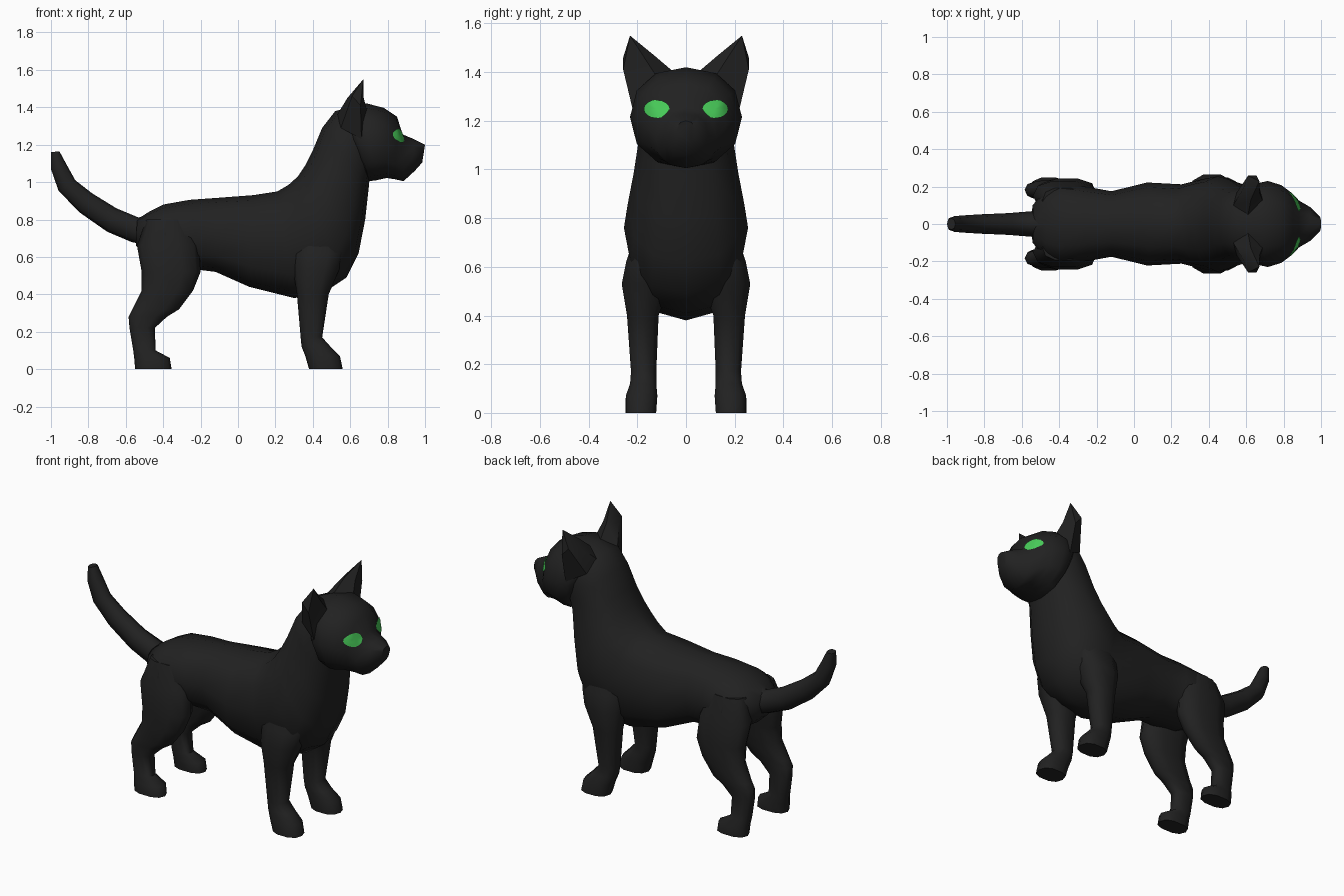
import bpy, bmesh, math
from mathutils import Vector
from mathutils.bvhtree import BVHTree

if "Cube" in bpy.data.objects:
    bpy.data.objects.remove(bpy.data.objects["Cube"])


def material(name, rgb):
    m = bpy.data.materials.new(name)
    m.diffuse_color = (*rgb, 1)
    m.use_nodes = True
    m.node_tree.nodes["Principled BSDF"].inputs["Base Color"].default_value = m.diffuse_color
    return m


black = material("black fur", (0.0155, 0.0155, 0.0155))
green = material("eye green", (0.065, 0.60, 0.10))


def finish(name, bm, mat, angle=55):
    bmesh.ops.recalc_face_normals(bm, faces=bm.faces[:])
    me = bpy.data.meshes.new(name)
    bm.to_mesh(me)
    bm.free()
    ob = bpy.data.objects.new(name, me)
    bpy.context.collection.objects.link(ob)
    me.materials.append(mat)
    bpy.ops.object.select_all(action='DESELECT')
    ob.select_set(True)
    bpy.context.view_layer.objects.active = ob
    bpy.ops.object.shade_smooth_by_angle(angle=math.radians(angle))
    return ob


def loft(name, rings, n=12, power=0.85):
    """Skin rounded rings, each given as centre, half axis a, half axis b."""
    bm = bmesh.new()
    loops = []
    for c, a, b in rings:
        loop = []
        for i in range(n):
            t = 2 * math.pi * i / n
            u, v = math.cos(t), math.sin(t)
            u = math.copysign(abs(u) ** power, u)
            v = math.copysign(abs(v) ** power, v)
            loop.append(bm.verts.new(c + a * u + b * v))
        loops.append(loop)
    for p, q in zip(loops, loops[1:]):
        for i in range(n):
            j = (i + 1) % n
            bm.faces.new((p[i], p[j], q[j], q[i]))
    bm.faces.new(loops[0])
    bm.faces.new(loops[-1])
    return finish(name, bm, black)


def spine(name, sections, **kw):
    """Sections: top x, top z, bottom x, bottom z, half width."""
    rings = []
    for tx, tz, bx, bz, w in sections:
        t, b = Vector((tx, 0, tz)), Vector((bx, 0, bz))
        rings.append(((t + b) / 2, (t - b) / 2, Vector((0, w, 0))))
    return loft(name, rings, **kw)


def leg(name, sections, side):
    """Sections: height, back x, front x, inner y, outer y."""
    rings = [(Vector(((x0 + x1) / 2, side * (y0 + y1) / 2, z)),
              Vector(((x1 - x0) / 2, 0, 0)), Vector((0, (y1 - y0) / 2, 0)))
             for z, x0, x1, y0, y1 in sections]
    return loft(name, rings, n=10, power=0.8)


# Torso and neck in one skin
spine("body", [
    (-.54, .80, -.545, .66, .10), (-.47, .845, -.48, .60, .18),
    (-.40, .88, -.38, .55, .215), (-.26, .905, -.20, .53, .195),
    (-.12, .915, -.12, .52, .175), (.08, .93, .06, .44, .222),
    (.21, .95, .30, .38, .212), (.27, .985, .46, .41, .24),
    (.32, 1.03, .58, .49, .255), (.36, 1.09, .645, .62, .24),
    (.40, 1.17, .68, .80, .215), (.45, 1.29, .70, .98, .192),
    (.52, 1.38, .705, 1.04, .19), (.60, 1.40, .72, 1.08, .17)])

# Head with tapered muzzle
head = spine("head", [
    (.54, 1.385, .67, 1.07, .17), (.60, 1.41, .70, 1.005, .215),
    (.69, 1.42, .74, 1.01, .23), (.78, 1.397, .795, 1.022, .208),
    (.85, 1.35, .84, 1.015, .165), (.88, 1.255, .885, 1.005, .125),
    (.94, 1.23, .945, 1.06, .09), (1.0, 1.20, .985, 1.105, .04)], power=0.9)

# Tail
spine("tail", [
    (-.44, .85, -.48, .66, .075), (-.53, .81, -.57, .68, .068),
    (-.65, .86, -.70, .735, .058), (-.78, .94, -.85, .84, .052),
    (-.87, 1.01, -.96, .955, .046), (-.92, 1.10, -1.0, 1.07, .042),
    (-.955, 1.165, -1.0, 1.16, .03)], n=8)

front_leg = [(.74, .30, .56, .04, .21), (.62, .29, .57, .04, .25),
             (.53, .295, .54, .06, .268), (.40, .315, .485, .11, .245),
             (.17, .335, .45, .12, .228), (.12, .34, .495, .12, .232),
             (.07, .36, .545, .115, .25), (0, .38, .56, .12, .25)]
back_leg = [(.80, -.49, -.27, .05, .195), (.66, -.54, -.21, .07, .232),
            (.52, -.515, -.20, .09, .245), (.42, -.515, -.24, .11, .24),
            (.32, -.565, -.315, .13, .235), (.28, -.585, -.38, .135, .23),
            (.22, -.58, -.445, .135, .225), (.10, -.56, -.44, .135, .23),
            (.06, -.555, -.365, .13, .25), (0, -.55, -.355, .135, .25)]

bvh = BVHTree.FromObject(head, bpy.context.evaluated_depsgraph_get())


def ear(name, side):
    bm = bmesh.new()
    base = [(.61, .05, 1.40), (.69, .12, 1.38), (.66, .215, 1.23), (.55, .17, 1.29), (.53, .10, 1.36)]
    mid = [(.625, .13, 1.468), (.672, .165, 1.45), (.655, .258, 1.41), (.61, .258, 1.46), (.585, .19, 1.45)]
    p, q = [[bm.verts.new((x, y * side, z)) for x, y, z in ring] for ring in (base, mid)]
    tip = bm.verts.new((.67, .23 * side, 1.55))
    for i in range(5):
        j = (i + 1) % 5
        bm.faces.new((p[i], p[j], q[j], q[i]))
        bm.faces.new((q[i], q[j], tip))
    bm.faces.new(p)
    finish(name, bm, black, 40)


def eye(name, side):
    """Thin oval patch draped over the face."""
    bm = bmesh.new()

    def drape(r, t):
        y = side * (.118 + .051 * r * math.cos(t))
        z = 1.247 + .037 * r * math.sin(t)
        hit, normal, _, _ = bvh.ray_cast(Vector((2, y, z)), Vector((-1, 0, 0)))
        if hit is None:
            return bm.verts.new((.8, y, z))
        if normal.x < 0:
            normal = -normal
        return bm.verts.new(hit + normal * .006)

    n = 16
    centre = drape(0, 0)
    loops = [[drape(r, 2 * math.pi * i / n) for i in range(n)] for r in (.35, .7, 1)]
    for i in range(n):
        j = (i + 1) % n
        bm.faces.new((centre, loops[0][i], loops[0][j]))
        for p, q in zip(loops, loops[1:]):
            bm.faces.new((p[i], q[i], q[j], p[j]))
    finish(name, bm, green)


# Paired parts
for label, s in (("right", -1), ("left", 1)):
    leg("front_leg_" + label, front_leg, s)
    leg("back_leg_" + label, back_leg, s)
    ear("ear_" + label, s)
    eye("eye_" + label, s)
